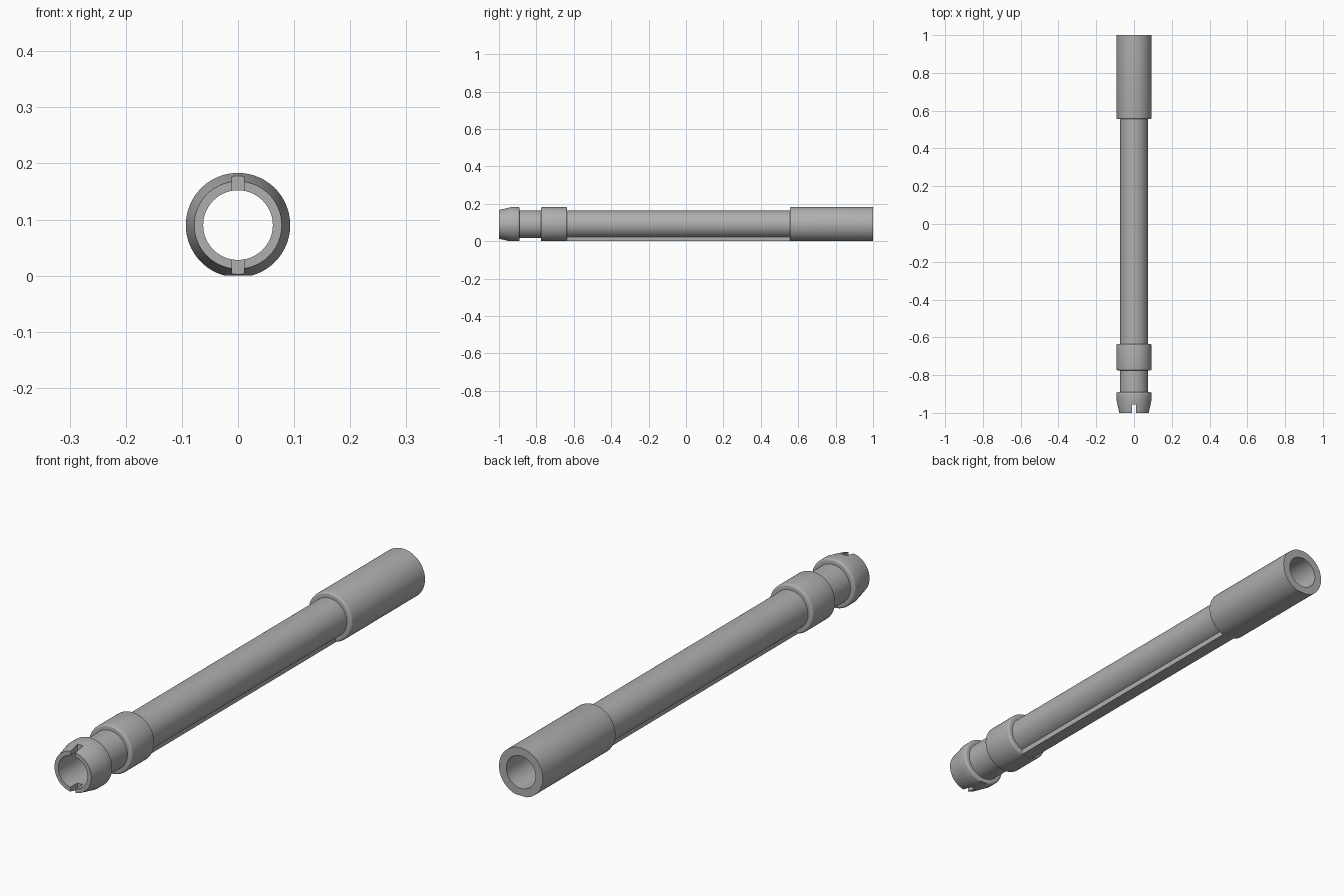
import bpy
import bmesh
import math
from mathutils import Matrix, Vector

if "Cube" in bpy.data.objects:
    bpy.data.objects.remove(bpy.data.objects["Cube"], do_unlink=True)

AXIS_Z = 0.09
BORE, BODY, GROOVE, COLLAR = 0.062, 0.073, 0.074, 0.093
EDGE = 0.008

grey = bpy.data.materials.new("plain grey")
grey.use_nodes = True
colour = (0.43, 0.43, 0.43, 1)
grey.diffuse_color = colour
grey.node_tree.nodes["Principled BSDF"].inputs["Base Color"].default_value = colour


def make_object(name, bm):
    bmesh.ops.recalc_face_normals(bm, faces=bm.faces[:])
    mesh = bpy.data.meshes.new(name)
    bm.to_mesh(mesh)
    bm.free()
    mesh.materials.append(grey)
    obj = bpy.data.objects.new(name, mesh)
    bpy.context.collection.objects.link(obj)
    return obj


def box(name, low, high):
    low, high = Vector(low), Vector(high)
    bm = bmesh.new()
    bmesh.ops.create_cube(bm, size=1, matrix=Matrix.Translation((low + high) / 2)
                          @ Matrix.Diagonal((*(high - low), 1)))
    return make_object(name, bm)


def lathe(name, profile, steps=96):
    """Spin a closed (y, radius) profile around the lengthwise axis."""
    bm = bmesh.new()
    verts = [bm.verts.new((0, y, AXIS_Z + r)) for y, r in profile]
    edges = [bm.edges.new((a, b)) for a, b in zip(verts, verts[1:] + verts[:1])]
    bmesh.ops.spin(bm, geom=verts + edges, cent=(0, 0, AXIS_Z), axis=(0, 1, 0),
                   angle=math.tau, steps=steps, use_merge=False)
    bmesh.ops.remove_doubles(bm, verts=bm.verts[:], dist=1e-5)
    return make_object(name, bm)


def rounded_edge(y, inward):
    """Quarter-round outer corner of a shoulder; inward points into the collar."""
    arc = []
    for i in range(5):
        a = math.pi / 2 * i / 4
        arc.append((y + inward * EDGE * (1 - math.sin(a)),
                    COLLAR - EDGE * (1 - math.cos(a))))
    return arc[::-1] if inward > 0 else arc


def cut(target, cutter):
    mod = target.modifiers.new("cut", "BOOLEAN")
    mod.operation = "DIFFERENCE"
    mod.solver = "EXACT"
    mod.object = cutter
    bpy.context.view_layer.objects.active = target
    bpy.ops.object.modifier_apply(modifier=mod.name)
    bpy.data.objects.remove(cutter, do_unlink=True)


# Stepped hollow tube: tapered head, groove, collar, long body, rear sleeve
# Rounded shoulders are listed from the front to the back
head_back, collar_front, collar_back, sleeve_front = -0.89, -0.775, -0.635, 0.555


def shoulder_down(y):
    return [(b, r) for b, r in sorted(rounded_edge(y, -1))]


def shoulder_up(y):
    return [(b, r) for b, r in sorted(rounded_edge(y, 1))]


profile = [(-1, BORE), (-1, 0.078), (-0.93, COLLAR)]
profile += shoulder_down(head_back) + [(head_back, GROOVE), (collar_front, GROOVE)]
profile += shoulder_up(collar_front) + shoulder_down(collar_back)
profile += [(collar_back, BODY), (sleeve_front, BODY)]
profile += shoulder_up(sleeve_front) + [(1, COLLAR), (1, BORE)]
tube = lathe("stepped_tube", profile)

# Slot across the head, and the flat along the underside
cut(tube, box("slot_cutter", (-0.011, -1.1, -0.1), (0.011, -0.955, 0.3)))
cut(tube, box("flat_cutter", (-0.2, -1.1, -0.1), (0.2, 1.1, 0)))

# Straight rib under the body, between collar and sleeve
rib = box("underside_rib", (-0.025, collar_back - 0.02, 0.0005),
          (0.025, sleeve_front + 0.02, 0.024))

# Smooth round surfaces with sharp edges
bpy.ops.object.select_all(action="DESELECT")
tube.select_set(True)
bpy.context.view_layer.objects.active = tube
bpy.ops.object.shade_smooth_by_angle(angle=math.radians(30))
